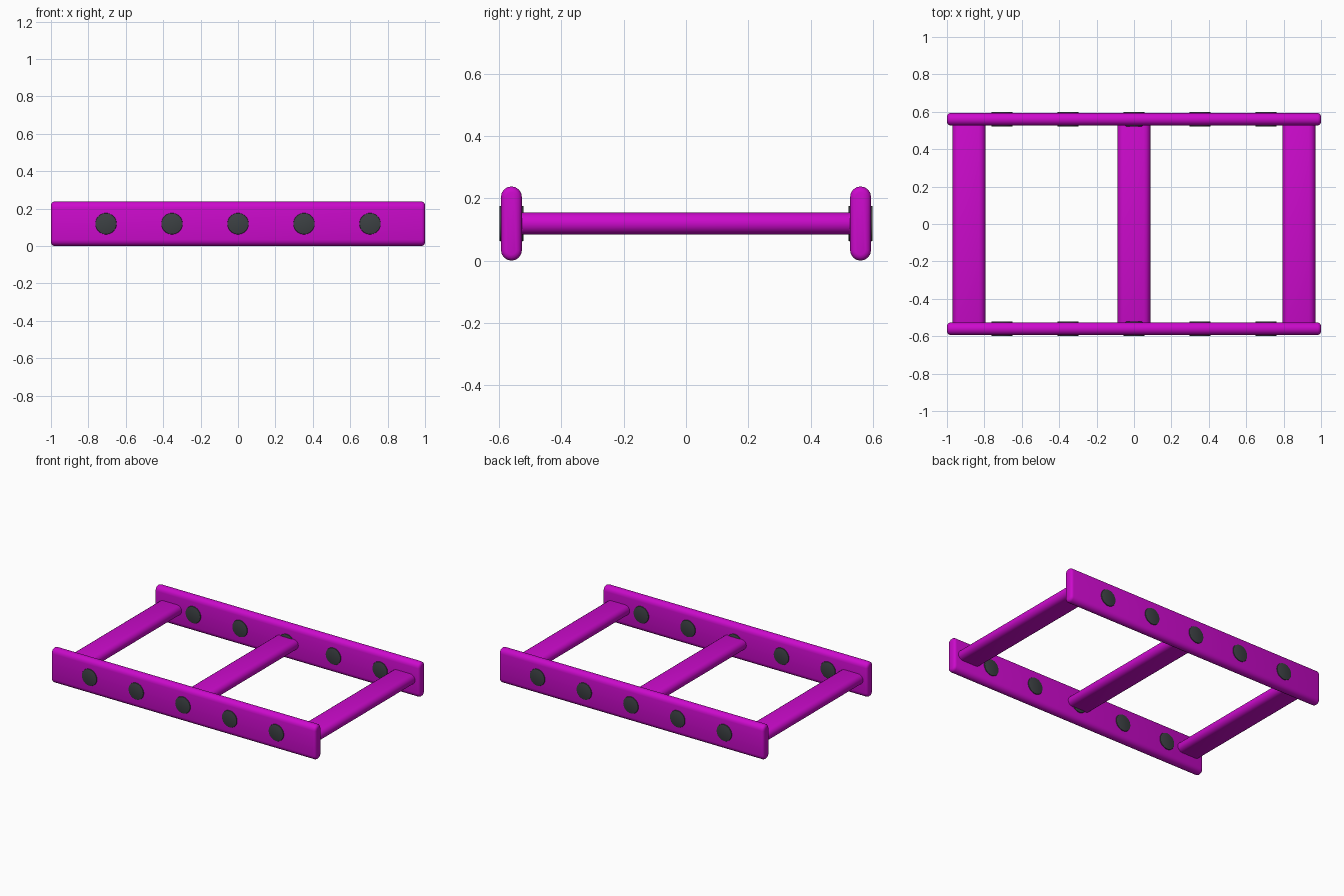
import bpy, bmesh, math
from mathutils import Matrix

cube = bpy.data.objects.get("Cube")
if cube:
    bpy.data.objects.remove(cube, do_unlink=True)


def material(name, rgb):
    m = bpy.data.materials.new(name)
    m.use_nodes = True
    m.diffuse_color = (*rgb, 1)
    m.node_tree.nodes["Principled BSDF"].inputs["Base Color"].default_value = (*rgb, 1)
    return m


magenta = material("magenta", (0.6, 0.003, 0.6))
charcoal = material("charcoal", (0.045, 0.052, 0.056))


def finish(name, bm, mat, matrix):
    bmesh.ops.transform(bm, matrix=matrix, verts=bm.verts)
    bmesh.ops.recalc_face_normals(bm, faces=bm.faces)
    mesh = bpy.data.meshes.new(name)
    bm.to_mesh(mesh)
    bm.free()
    mesh.materials.append(mat)
    obj = bpy.data.objects.new(name, mesh)
    bpy.context.collection.objects.link(obj)
    bpy.ops.object.select_all(action="DESELECT")
    obj.select_set(True)
    bpy.context.view_layer.objects.active = obj
    bpy.ops.object.shade_smooth_by_angle(angle=math.radians(35))
    return obj


def rounded_bar(name, length, width, thick, end_bevel, matrix):
    """Bar along x with a stadium section: width along z, thickness along y."""
    r = thick / 2
    steps = 8
    bm = bmesh.new()
    ring = []
    for side in (1, -1):
        for i in range(steps + 1):
            a = math.pi * i / steps
            ring.append(bm.verts.new((-length / 2, side * r * math.cos(a),
                                      side * (width / 2 - r + r * math.sin(a)))))
    start = bm.faces.new(ring)
    out = bmesh.ops.extrude_face_region(bm, geom=[start], use_keep_orig=True)
    moved = [g for g in out["geom"] if isinstance(g, bmesh.types.BMVert)]
    bmesh.ops.translate(bm, vec=(length, 0, 0), verts=moved)
    caps = [f for f in bm.faces if len(f.verts) > 4]
    rims = list({e for f in caps for e in f.edges})
    bmesh.ops.bevel(bm, geom=rims, offset=end_bevel, segments=3,
                    profile=0.5, affect="EDGES")
    return finish(name, bm, magenta, matrix)


MID = 0.119      # height of the centre line
RAIL_Y = 0.56    # rail offset from the centre

# Side rails with five round studs passing through each
for label, side in (("front", -1), ("back", 1)):
    rounded_bar(label + "_rail", 2.0, 0.238, 0.067, 0.018,
                Matrix.Translation((0, side * RAIL_Y, MID)))
    for n in range(5):
        bm = bmesh.new()
        bmesh.ops.create_cone(bm, cap_ends=True, segments=32, radius1=0.057,
                              radius2=0.057, depth=0.078)
        rims = [e for e in bm.edges if abs(e.verts[0].co.z - e.verts[1].co.z) < 1e-5]
        bmesh.ops.bevel(bm, geom=rims, offset=0.004, segments=2,
                        profile=0.5, affect="EDGES")
        finish(f"{label}_stud_{n + 1}", bm, charcoal,
               Matrix.Translation(((n - 2) * 0.353, side * RAIL_Y, MID))
               @ Matrix.Rotation(math.pi / 2, 4, "X"))

# Crossbars lying flat between the rails
for label, x in (("right", -0.882), ("middle", 0), ("left", 0.882)):
    turn = Matrix.Rotation(math.pi / 2, 4, "Z") @ Matrix.Rotation(math.pi / 2, 4, "X")
    rounded_bar(label + "_crossbar", 1.12, 0.175, 0.07, 0.018,
                Matrix.Translation((x, 0, MID)) @ turn)
